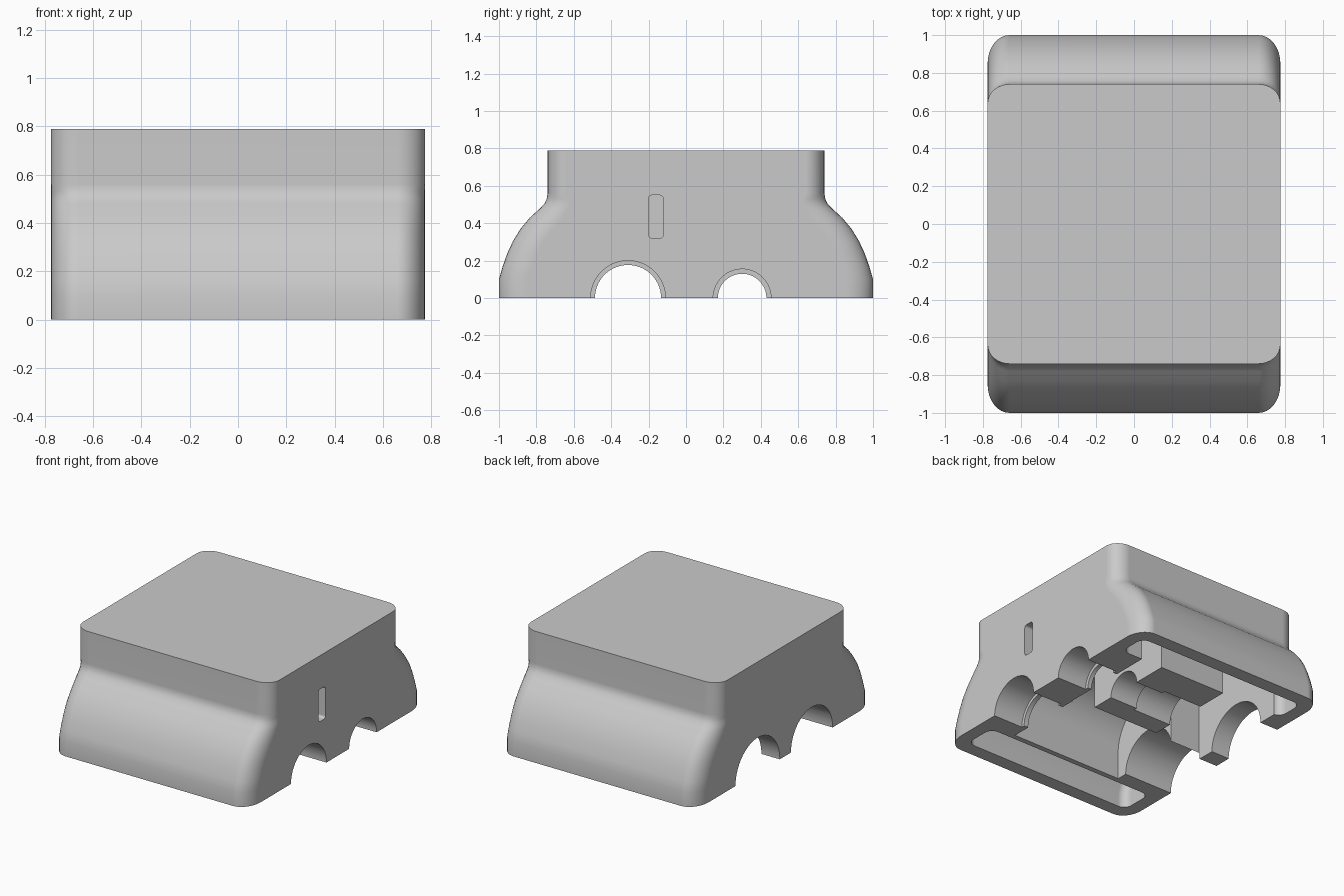
import bpy, bmesh, math

cube = bpy.data.objects.get("Cube")
if cube:
    bpy.data.objects.remove(cube, do_unlink=True)

grey = bpy.data.materials.new("plain grey")
grey.use_nodes = True
colour = (0.59, 0.59, 0.59, 1)
grey.diffuse_color = colour
grey.node_tree.nodes["Principled BSDF"].inputs["Base Color"].default_value = colour


def finish(bm, name):
    bmesh.ops.recalc_face_normals(bm, faces=bm.faces)
    mesh = bpy.data.meshes.new(name)
    bm.to_mesh(mesh)
    bm.free()
    mesh.materials.append(grey)
    obj = bpy.data.objects.new(name, mesh)
    bpy.context.collection.objects.link(obj)
    return obj


def loft(name, half_x, radius, levels, steps=8):
    """Stack rounded rectangles; each level is (z, y_min, y_max, corner depth)."""
    bm = bmesh.new()
    rings = []
    for z, y0, y1, depth in levels:
        ring = []
        ry = min(depth, (y1 - y0) * 0.45)
        corners = ((1, y1 - ry), (-1, y1 - ry), (-1, y0 + ry), (1, y0 + ry))
        for q, (side, cy) in enumerate(corners):
            for i in range(steps + 1):
                a = math.pi / 2 * (q + i / steps)
                ring.append(bm.verts.new((side * (half_x - radius) + radius * math.cos(a),
                                          cy + ry * math.sin(a), z)))
        rings.append(ring)
    for low, high in zip(rings, rings[1:]):
        for i in range(len(low)):
            j = (i + 1) % len(low)
            bm.faces.new((low[i], low[j], high[j], high[i]))
    bm.faces.new(rings[0])
    bm.faces.new(rings[-1])
    return finish(bm, name)


def box(name, x0, x1, y0, y1, z0, z1, rounding=0):
    """Box whose edges along x can be rounded."""
    bm = bmesh.new()
    bmesh.ops.create_cube(bm, size=1)
    for v in bm.verts:
        v.co = ((x0 + x1) / 2 + v.co.x * (x1 - x0),
                (y0 + y1) / 2 + v.co.y * (y1 - y0),
                (z0 + z1) / 2 + v.co.z * (z1 - z0))
    if rounding:
        along_x = [e for e in bm.edges if abs(e.verts[0].co.x - e.verts[1].co.x) > 0.01]
        bmesh.ops.bevel(bm, geom=along_x, offset=rounding, segments=4,
                        profile=0.5, affect="EDGES")
    return finish(bm, name)


def bore(name, x0, x1, y, radius, lift=0, sides=48):
    """Cylinder along x on the split plane; lift raises its upper half."""
    bm = bmesh.new()
    rings = []
    for x in (x0, x1):
        ring = []
        for i in range(sides):
            a = math.tau * (i + 0.5) / sides
            rise = lift if math.sin(a) > 0 else 0
            ring.append(bm.verts.new((x, y + radius * math.cos(a),
                                      radius * math.sin(a) + rise)))
        rings.append(ring)
    for i in range(sides):
        j = (i + 1) % sides
        bm.faces.new((rings[0][i], rings[0][j], rings[1][j], rings[1][i]))
    for ring in rings:
        bm.faces.new(ring)
    return finish(bm, name)


def cut(target, cutter):
    cutter.hide_render = True
    mod = target.modifiers.new("cut", "BOOLEAN")
    mod.operation = "DIFFERENCE"
    mod.solver = "EXACT"
    mod.object = cutter
    bpy.context.view_layer.objects.active = target
    bpy.ops.object.modifier_apply(modifier=mod.name)
    bpy.data.objects.remove(cutter, do_unlink=True)


# Outer housing: square top flaring into rounded ends
flare = [(0, 1, 0.15), (0.1, 1, 0.15), (0.17, 0.98, 0.155), (0.24, 0.955, 0.16),
         (0.305, 0.925, 0.165), (0.37, 0.885, 0.175), (0.43, 0.835, 0.175),
         (0.48, 0.78, 0.15), (0.505, 0.757, 0.135), (0.53, 0.745, 0.12),
         (0.56, 0.74, 0.1), (0.79, 0.74, 0.1)]
housing = loft("gearbox_housing", 0.775, 0.115, [(z, -d, d, r) for z, d, r in flare])

# Hollow pockets inside the flared ends
pocket = [(-0.1, 0.9), (0.1, 0.9), (0.22, 0.86), (0.32, 0.8), (0.42, 0.74)]
cut(housing, loft("front_pocket", 0.68, 0.06, [(z, -d, -0.66, 0.06) for z, d in pocket]))
cut(housing, loft("back_pocket", 0.68, 0.06, [(z, 0.69, d, 0.06) for z, d in pocket]))

# Gear chambers either side of the middle bearing block
GEAR_Y, PINION_Y = -0.31, 0.3
cut(housing, bore("gear_chamber", -0.385, 0.505, GEAR_Y, 0.312, lift=0.2))
cut(housing, box("left_gap", 0.34, 0.51, -0.03, 0.72, -0.1, 0.6))
cut(housing, box("right_gap", -0.63, -0.19, -0.08, 0.72, -0.1, 0.6))

# Shaft bores on the left wall, each with a retaining lip at its inner end
for y, outer, lip in ((GEAR_Y, 0.2, 0.177), (PINION_Y, 0.155, 0.13)):
    cut(housing, bore("bearing_seat", 0.54, 0.9, y, outer))
    cut(housing, bore("shaft_hole", 0.4, 0.7, y, lip))

# Wide bores on the right wall
cut(housing, bore("wide_gear_bore", -0.9, -0.3, GEAR_Y, 0.235))
cut(housing, bore("wide_pinion_bore", -0.9, -0.5, PINION_Y, 0.25))

# Stepped bore in the middle block
cut(housing, bore("middle_bore", -0.3, 0.45, PINION_Y, 0.132))
cut(housing, bore("middle_seat", -0.3, 0.12, PINION_Y, 0.157))

# Small upright slot on the left wall
cut(housing, box("side_slot", 0.66, 0.9, -0.2, -0.122, 0.32, 0.55, rounding=0.018))

# Smooth the curved walls, keep the machined edges crisp
bpy.ops.object.select_all(action="DESELECT")
housing.select_set(True)
bpy.context.view_layer.objects.active = housing
bpy.ops.object.shade_smooth_by_angle(angle=math.radians(30))
weighted = housing.modifiers.new("flat_walls", "WEIGHTED_NORMAL")
weighted.keep_sharp = True
